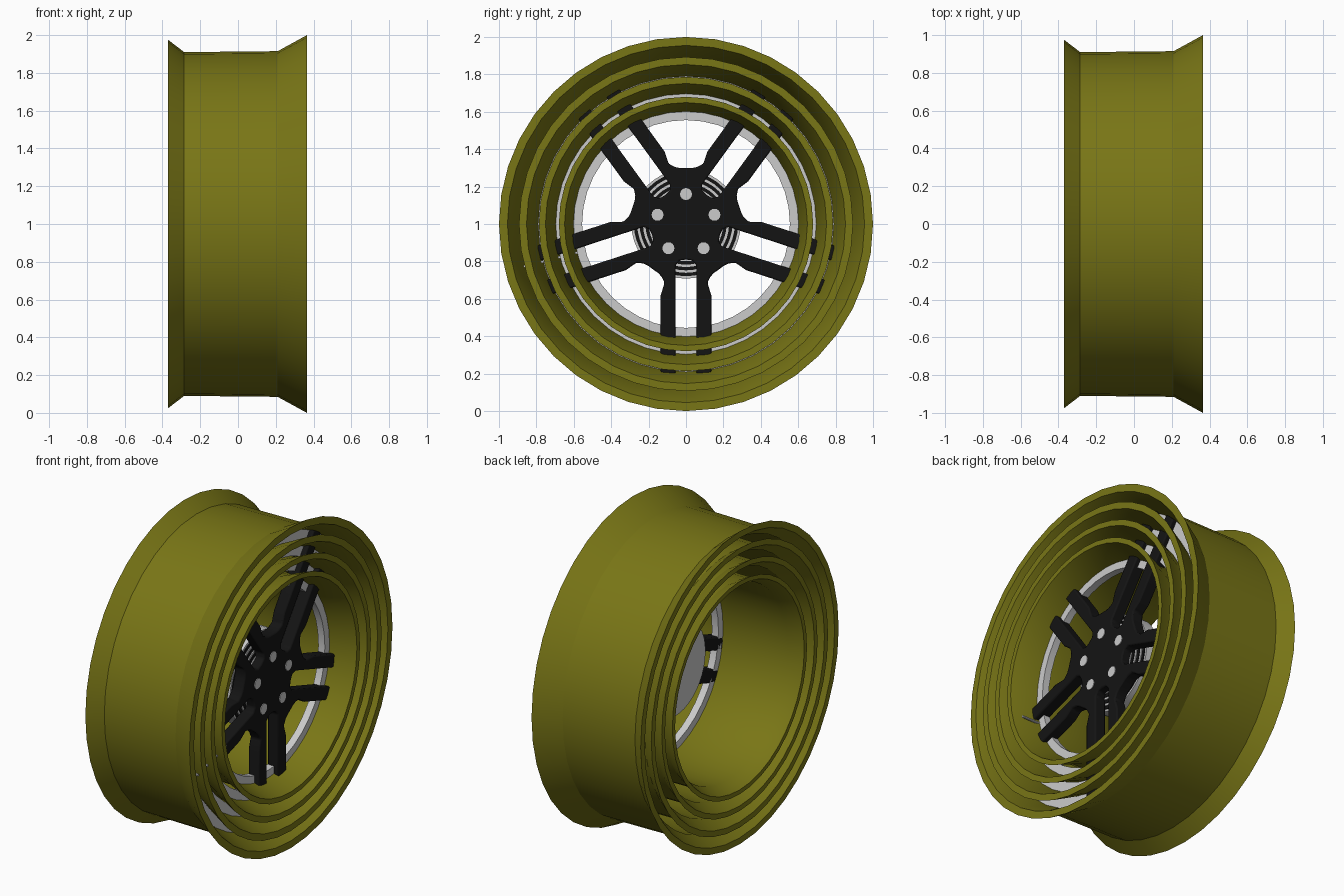
import bpy, bmesh
from math import sin, cos, pi, radians, sqrt

if "Cube" in bpy.data.objects:
    bpy.data.objects.remove(bpy.data.objects["Cube"])


def material(name, rgb):
    m = bpy.data.materials.new(name)
    m.diffuse_color = (*rgb, 1)
    m.use_nodes = True
    m.node_tree.nodes["Principled BSDF"].inputs["Base Color"].default_value = m.diffuse_color
    return m


olive = material("olive", (0.19, 0.18, 0.008))
black = material("black", (0.007, 0.007, 0.007))


def finish(bm, name, mat=None, smooth=True, bevel=0):
    bmesh.ops.recalc_face_normals(bm, faces=bm.faces)
    me = bpy.data.meshes.new(name)
    bm.to_mesh(me)
    bm.free()
    ob = bpy.data.objects.new(name, me)
    bpy.context.collection.objects.link(ob)
    ob.location.z = 1
    if mat:
        me.materials.append(mat)
    if bevel:
        b = ob.modifiers.new("bevel", 'BEVEL')
        b.width, b.segments, b.limit_method = bevel, 2, 'ANGLE'
    if smooth:
        bpy.ops.object.select_all(action='DESELECT')
        ob.select_set(True)
        bpy.context.view_layer.objects.active = ob
        bpy.ops.object.shade_smooth_by_angle(angle=radians(25))
    return ob


def lathe(name, profile, mat=None, segs=40, y=0, z=0):
    """Revolve a closed (x, radius) profile about an axis parallel to x."""
    bm = bmesh.new()
    rings = []
    for i in range(segs):
        a = 2 * pi * i / segs
        rings.append([bm.verts.new((x, y + r * cos(a), z + r * sin(a))) for x, r in profile])
    n = len(profile)
    for i in range(segs):
        p, q = rings[i], rings[(i + 1) % segs]
        for j in range(n):
            k = (j + 1) % n
            bm.faces.new((p[j], p[k], q[k], q[j]))
    bmesh.ops.remove_doubles(bm, verts=bm.verts, dist=1e-5)
    return finish(bm, name, mat)


def disc(name, x0, x1, r, mat=None, segs=40, y=0, z=0):
    return lathe(name, [(x0, 0), (x0, r), (x1, r), (x1, 0)], mat, segs, y, z)


def spoke_star(name, length):
    """Five pairs of parallel spokes joined by rounded webs."""
    inner, outer = 0.055, 0.135
    tip = lambda v: sqrt(length ** 2 - v ** 2)
    half = [(0.19, 0), (0.195, 0.035), (0.22, inner), (tip(inner), inner),
            (tip(outer), outer), (0.38, outer)]
    for r, a in ((0.335, 20), (0.31, 25), (0.301, 30)):
        half.append((r * cos(radians(a)), r * sin(radians(a))))
    web = (0.30 * cos(pi / 5), 0.30 * sin(pi / 5))
    sector = [(u, -v) for u, v in half[:0:-1]] + half + [web]
    bm = bmesh.new()
    verts = []
    for k in range(5):
        a = radians(270 + 72 * k)
        for u, v in sector:
            verts.append(bm.verts.new((0.165, u * cos(a) - v * sin(a), u * sin(a) + v * cos(a))))
    face = bm.faces.new(verts)
    out = bmesh.ops.extrude_face_region(bm, geom=[face], use_keep_orig=True)
    top = [g for g in out["geom"] if isinstance(g, bmesh.types.BMVert)]
    bmesh.ops.translate(bm, verts=top, vec=(0.075, 0, 0))
    return finish(bm, name, black, bevel=0.008)


# Outer rim section: flared lips, thin barrel
barrel = [(-0.37, 0.975), (-0.285, 0.91), (0.21, 0.915), (0.365, 1.0),
          (0.365, 0.955), (0.21, 0.885), (-0.285, 0.88), (-0.37, 0.935)]

# Four wheels nested inside one another, each narrower in radius
for i, k in enumerate((1.0, 0.893, 0.787, 0.68)):
    n = str(i + 1)
    lathe("rim_barrel_" + n, [(x, r * k) for x, r in barrel], olive)
    lathe("backing_ring_" + n, [(0.165, 0.817 * k), (0.165, 0.89 * k),
                                (0.21, 0.89 * k), (0.21, 0.817 * k)])
    spoke_star("spokes_" + n, 0.89 * k)
    # Stepped hub: grey body with a black cap
    r, x = 0.29 * k + 0.002, 0.15 + 0.012 * i
    disc("hub_body_" + n, 0.07, x, r)
    disc("hub_cap_" + n, x - 0.005, x + 0.006, r - 0.013, black)
    # Valve stem
    a = radians(194.7)
    disc("valve_stem_" + n, 0.2, 0.33, 0.008, None, 10, 0.89 * k * cos(a), 0.89 * k * sin(a))

# Five wheel nuts
for j in range(5):
    a = radians(90 + 72 * j)
    disc("wheel_nut_%d" % (j + 1), 0.2, 0.244, 0.032, None, 16, 0.16 * cos(a), 0.16 * sin(a))
